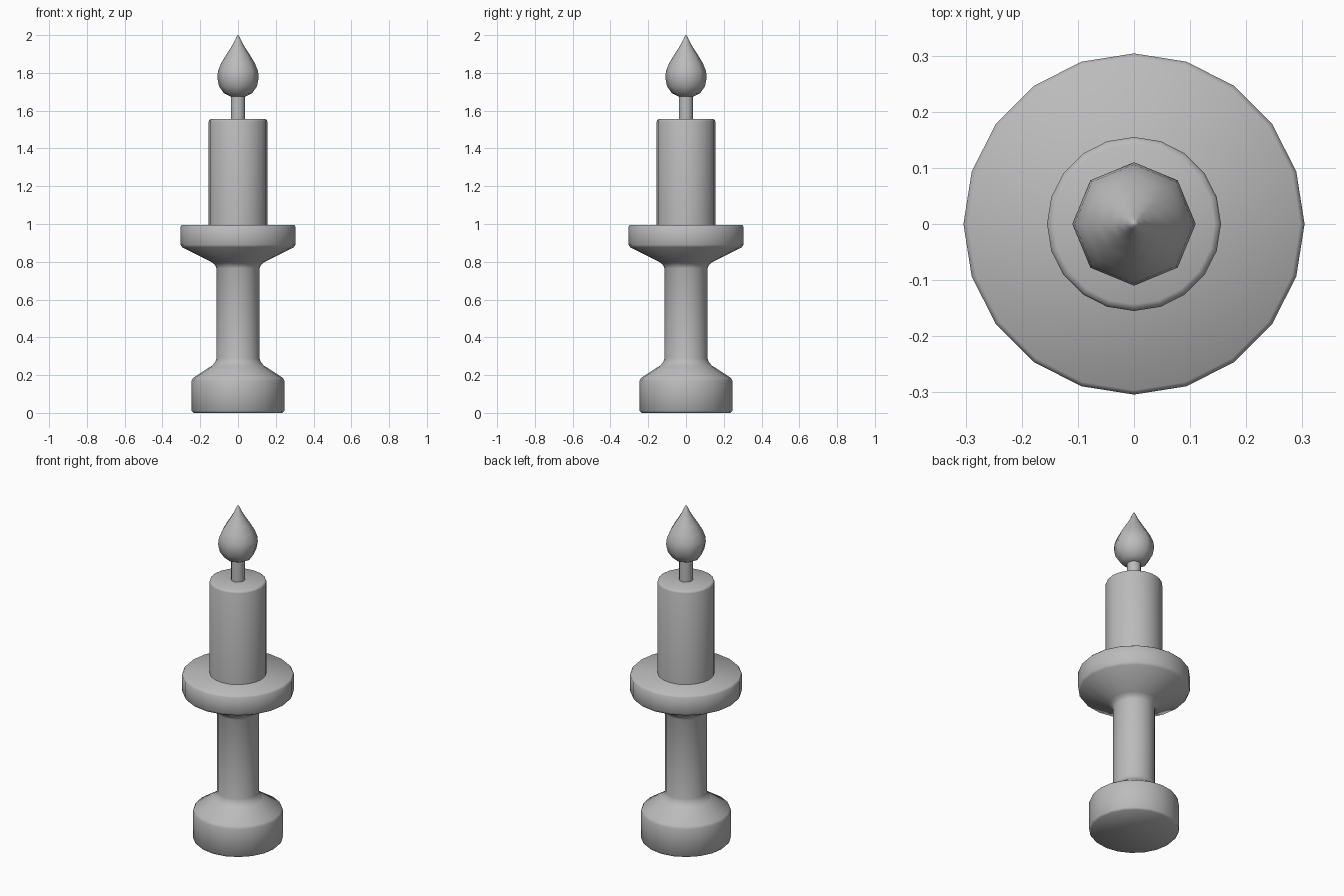
import bpy
import bmesh
from math import cos, sin, pi, radians

cube = bpy.data.objects.get("Cube")
if cube:
    bpy.data.objects.remove(cube, do_unlink=True)

grey = bpy.data.materials.new("plain grey")
grey.use_nodes = True
colour = (0.5, 0.5, 0.5, 1)
grey.diffuse_color = colour
grey.node_tree.nodes["Principled BSDF"].inputs["Base Color"].default_value = colour


def lathe(name, profile, sides, angle):
    """Turn a (radius, height) profile around z and cap both ends."""
    bm = bmesh.new()
    rings = []
    for r, z in profile:
        rings.append([bm.verts.new((r * cos(2 * pi * i / sides),
                                    r * sin(2 * pi * i / sides), z))
                      for i in range(sides)])
    for low, high in zip(rings, rings[1:]):
        for i in range(sides):
            j = (i + 1) % sides
            bm.faces.new((low[i], low[j], high[j], high[i]))
    bm.faces.new(rings[0][::-1])
    bm.faces.new(rings[-1])
    mesh = bpy.data.meshes.new(name)
    bm.to_mesh(mesh)
    bm.free()
    mesh.materials.append(grey)
    obj = bpy.data.objects.new(name, mesh)
    bpy.context.collection.objects.link(obj)
    bpy.ops.object.select_all(action="DESELECT")
    obj.select_set(True)
    bpy.context.view_layer.objects.active = obj
    bpy.ops.object.shade_smooth_by_angle(angle=radians(angle))
    return obj


# Holder: foot, slim stem and drip tray turned as one piece
lathe("candle_holder", [
    (0.236, 0), (0.245, 0.01), (0.245, 0.17), (0.238, 0.185),
    (0.138, 0.25), (0.121, 0.268), (0.114, 0.29),
    (0.114, 0.765), (0.121, 0.783), (0.138, 0.797),
    (0.296, 0.877), (0.304, 0.89), (0.304, 0.987), (0.296, 0.996),
], 20, 50)

# Candle with a softened top edge
lathe("candle", [(0.155, 0.98), (0.155, 1.543), (0.152, 1.551), (0.143, 1.556)], 20, 50)

# Wick
lathe("wick", [(0.038, 1.54), (0.038, 1.69)], 12, 50)

# Teardrop flame
lathe("flame", [
    (0.04, 1.675), (0.075, 1.692), (0.101, 1.73), (0.11, 1.775),
    (0.106, 1.81), (0.09, 1.85), (0.063, 1.895), (0.037, 1.935),
    (0.02, 1.965), (0.009, 1.99), (0.002, 2.0),
], 8, 60)
